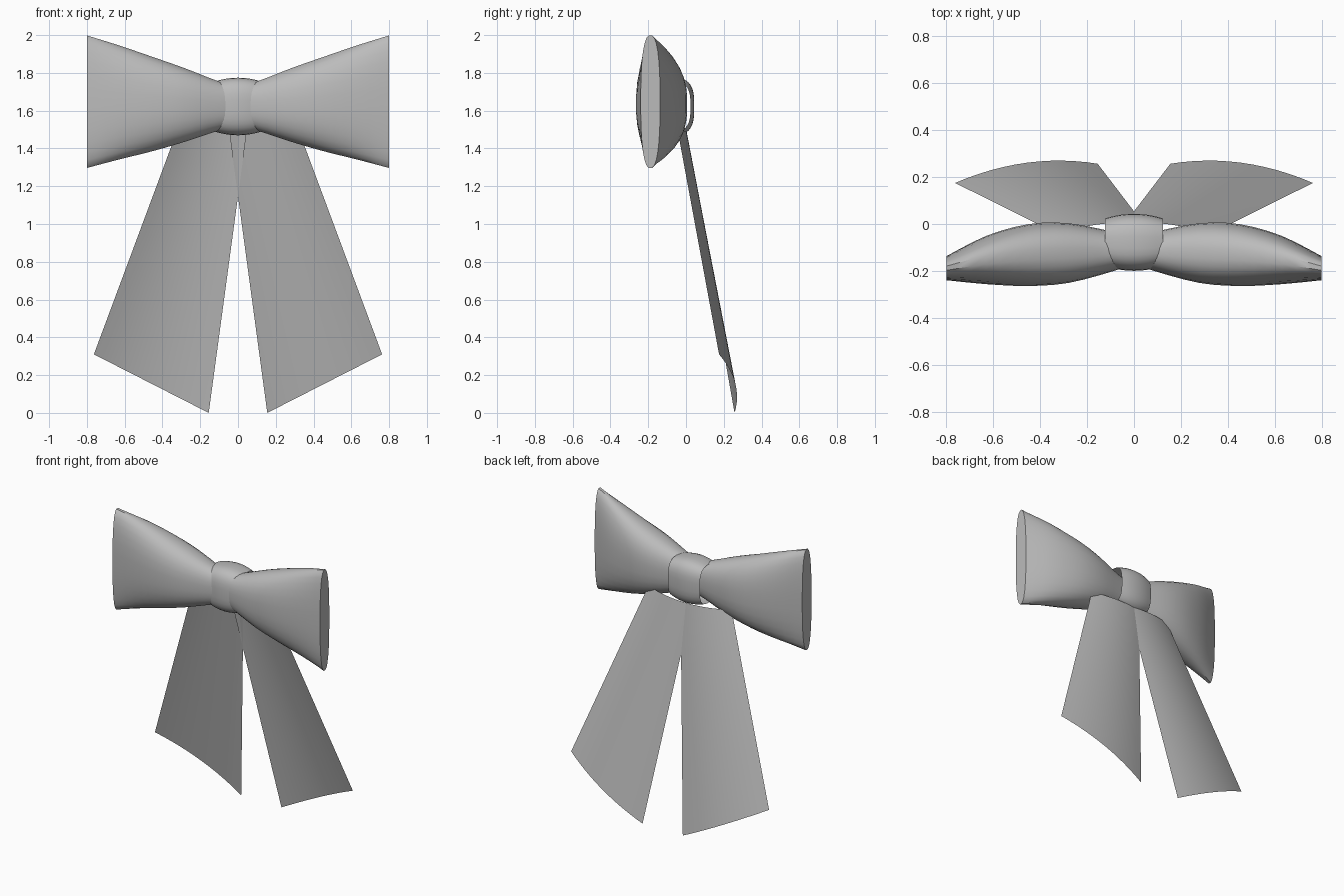
import bpy, bmesh
from math import cos, sin, pi

if "Cube" in bpy.data.objects:
    bpy.data.objects.remove(bpy.data.objects["Cube"])

ribbon = bpy.data.materials.new("ribbon grey")
ribbon.use_nodes = True
GREY = (0.5, 0.5, 0.5, 1)
ribbon.diffuse_color = GREY
ribbon.node_tree.nodes["Principled BSDF"].inputs["Base Color"].default_value = GREY


def superellipse(cy, cz, ry, rz, power, sides):
    """Closed rounded outline as (y, z) pairs."""
    def bend(v):
        return abs(v) ** (2 / power) * (1 if v > 0 else -1)
    angles = [2 * pi * (i + 0.5) / sides for i in range(sides)]
    return [(cy + ry * bend(cos(a)), cz + rz * bend(sin(a))) for a in angles]


def skin(name, rows, closed, caps=False):
    """Join matching rows of points into a surface."""
    bm = bmesh.new()
    grid = [[bm.verts.new(p) for p in row] for row in rows]
    n = len(grid[0])
    for a, b in zip(grid, grid[1:]):
        for i in range(n if closed else n - 1):
            j = (i + 1) % n
            bm.faces.new((a[i], a[j], b[j], b[i]))
    if caps:
        bm.faces.new(grid[0])
        bm.faces.new(grid[-1])
    bmesh.ops.recalc_face_normals(bm, faces=bm.faces[:])
    mesh = bpy.data.meshes.new(name)
    bm.to_mesh(mesh)
    bm.free()
    mesh.materials.append(ribbon)
    obj = bpy.data.objects.new(name, mesh)
    bpy.context.collection.objects.link(obj)
    bpy.ops.object.select_all(action='DESELECT')
    obj.select_set(True)
    bpy.context.view_layer.objects.active = obj
    bpy.ops.object.shade_smooth_by_angle(angle=0.6)
    return obj


def smooth_rows(keys, steps):
    """Catmull-Rom interpolation of key tuples."""
    pts = [keys[0]] + keys + [keys[-1]]
    out = []
    for k in range(len(keys) - 1):
        quad = pts[k:k + 4]
        for s in range(steps):
            t = s / steps
            out.append([0.5 * (2 * b + (c - a) * t + (2 * a - 5 * b + 4 * c - d) * t ** 2
                               + (3 * b - a - 3 * c + d) * t ** 3)
                        for a, b, c, d in zip(*quad)])
    return out + [list(keys[-1])]


# Loop stations: x, front y, back y, bottom z, top z
LOOP = [(0.00, -0.17, -0.05, 1.52, 1.73),
        (0.10, -0.205, -0.03, 1.495, 1.755),
        (0.28, -0.252, 0.004, 1.435, 1.825),
        (0.45, -0.265, 0.000, 1.385, 1.885),
        (0.63, -0.257, -0.05, 1.34, 1.947),
        (0.80, -0.24, -0.137, 1.295, 2.0)]


def lerp(a, b, t):
    return a + (b - a) * t


for side, sx in (("left", 1), ("right", -1)):
    # Puffed loop, closed at its outer end
    rows = []
    for x, front, back, low, high in smooth_rows(LOOP, 3):
        outline = superellipse((front + back) / 2, (low + high) / 2,
                               (back - front) / 2, (high - low) / 2, 2.5, 28)
        rows.append([(sx * x, y, z) for y, z in outline])
    skin(side + "_loop", rows, True, True)

    # Hanging tail, a bowed sheet widening to a slanted end
    rows = []
    for r in range(9):
        t = r / 8
        row = []
        for c in range(13):
            s = c / 12
            bulge = lerp(0.025, 0.045, t) * 4 * s * (1 - s)
            row.append((sx * lerp(lerp(-0.045, 0.32, s), lerp(0.155, 0.763, s), t),
                        lerp(lerp(-0.005, -0.045, s), lerp(0.257, 0.175, s), t) + bulge,
                        lerp(lerp(1.48, 1.5, s), lerp(0.0, 0.31, s), t)))
        rows.append(row)
    skin(side + "_tail", rows, False)

# Knot band wrapped around the middle, slightly barrelled
rows = []
for i in range(9):
    u = i / 4 - 1
    swell = 0.02 * u * u
    rows.append([(0.123 * u, y, z) for y, z in
                 superellipse(-0.078, 1.622, 0.122 - swell, 0.153 - swell, 3, 32)])
skin("knot", rows, True)
